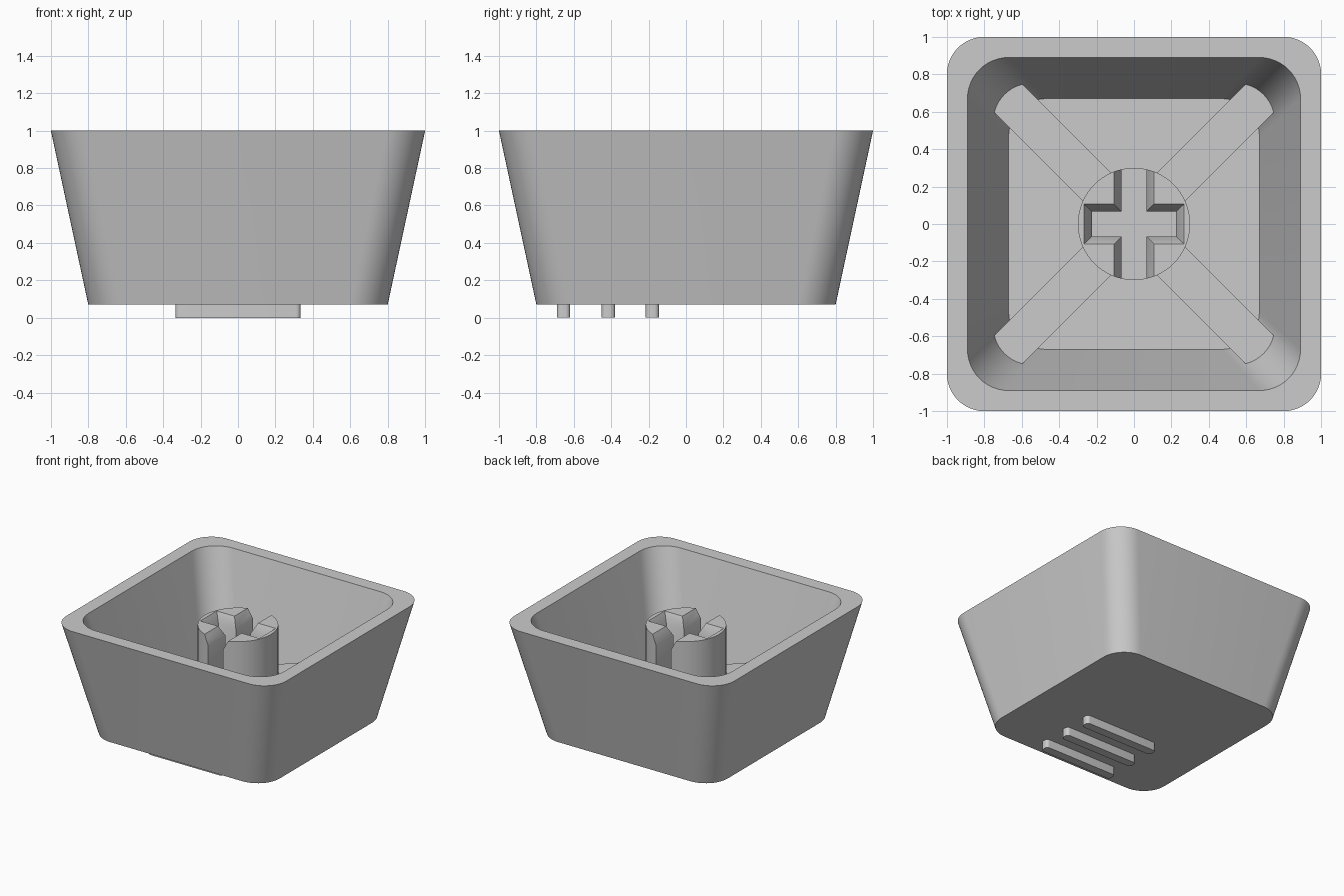
import bpy, bmesh
from math import pi, sin, cos, radians

if "Cube" in bpy.data.objects:
    bpy.data.objects.remove(bpy.data.objects["Cube"])

grey = bpy.data.materials.new("light_grey_plastic")
grey.use_nodes = True
GREY = (0.6, 0.6, 0.6, 1)
grey.diffuse_color = GREY
grey.node_tree.nodes["Principled BSDF"].inputs["Base Color"].default_value = GREY


def rounded_rect(hx, hy, r, seg=12):
    """Counter-clockwise outline of a rectangle with round corners."""
    pts = []
    for q, (sx, sy) in enumerate([(1, 1), (-1, 1), (-1, -1), (1, -1)]):
        for i in range(seg + 1):
            a = (q + i / seg) * pi / 2
            pts.append((sx * (hx - r) + r * cos(a), sy * (hy - r) + r * sin(a)))
    return pts


def circle(r, seg=64):
    return [(r * cos(2 * pi * i / seg), r * sin(2 * pi * i / seg)) for i in range(seg)]


def cross(w, length, open_length=0.4):
    """Cross outline; its y arm runs out through the sides of the post."""
    quarter = [(length, w), (w, w), (w, open_length)]
    pts = list(quarter)
    pts += [(-x, y) for x, y in reversed(quarter)]
    pts += [(-x, -y) for x, y in quarter]
    pts += [(x, -y) for x, y in reversed(quarter)]
    return pts


def loft(name, sections):
    """Skin a stack of (outline, z) sections and cap both ends."""
    bm = bmesh.new()
    rings = [[bm.verts.new((x, y, z)) for x, y in outline] for outline, z in sections]
    for a, b in zip(rings, rings[1:]):
        for i in range(len(a)):
            j = (i + 1) % len(a)
            bm.faces.new((a[i], a[j], b[j], b[i]))
    bm.faces.new(list(reversed(rings[0])))
    bm.faces.new(rings[-1])
    bmesh.ops.recalc_face_normals(bm, faces=bm.faces)
    mesh = bpy.data.meshes.new(name)
    bm.to_mesh(mesh)
    bm.free()
    mesh.materials.append(grey)
    ob = bpy.data.objects.new(name, mesh)
    bpy.context.collection.objects.link(ob)
    return ob


def smooth(ob):
    bpy.ops.object.select_all(action='DESELECT')
    ob.select_set(True)
    bpy.context.view_layer.objects.active = ob
    bpy.ops.object.shade_smooth_by_angle(angle=radians(30))


BASE, FLOOR, RIB_TOP, POST_TOP = 0.07, 0.18, 0.49, 0.89

# Hollow tapered shell: up the outside, over the rim, down to the inner floor
shell = loft("shell", [
    (rounded_rect(0.8, 0.8, 0.2), BASE),
    (rounded_rect(1, 1, 0.2), 1),
    (rounded_rect(0.89, 0.89, 0.22), 1),
    (rounded_rect(0.67, 0.67, 0.2), FLOOR)])
smooth(shell)

# Central post with a chamfered cross-shaped socket
post = loft("post", [(circle(0.3), FLOOR - 0.05), (circle(0.3), POST_TOP)])
cutter = loft("socket_cutter", [
    (cross(0.067, 0.225), 0.45),
    (cross(0.067, 0.225), POST_TOP - 0.08),
    (cross(0.107, 0.268), POST_TOP),
    (cross(0.127, 0.29), POST_TOP + 0.04)])
cutter.hide_render = True
cut = post.modifiers.new("socket", 'BOOLEAN')
cut.operation = 'DIFFERENCE'
cut.solver = 'EXACT'
cut.object = cutter
bpy.ops.object.select_all(action='DESELECT')
post.select_set(True)
bpy.context.view_layer.objects.active = post
bpy.ops.object.modifier_apply(modifier="socket")
bpy.data.objects.remove(cutter)
smooth(post)

# Four diagonal ribs from the post into the shell corners
for i in range(4):
    outline = [(0.27, -0.106), (1.03, -0.106), (1.03, 0.106), (0.27, 0.106)]
    rib = loft(f"rib_{i + 1}", [(outline, FLOOR - 0.03), (outline, RIB_TOP)])
    rib.rotation_euler.z = pi / 4 + i * pi / 2

# Three raised bars under the base
for i, y in enumerate((-0.655, -0.415, -0.18)):
    outline = rounded_rect(0.335, 0.036, 0.025, 6)
    bar = loft(f"base_bar_{i + 1}", [(outline, 0), (outline, BASE + 0.02)])
    bar.location.y = y
    smooth(bar)
